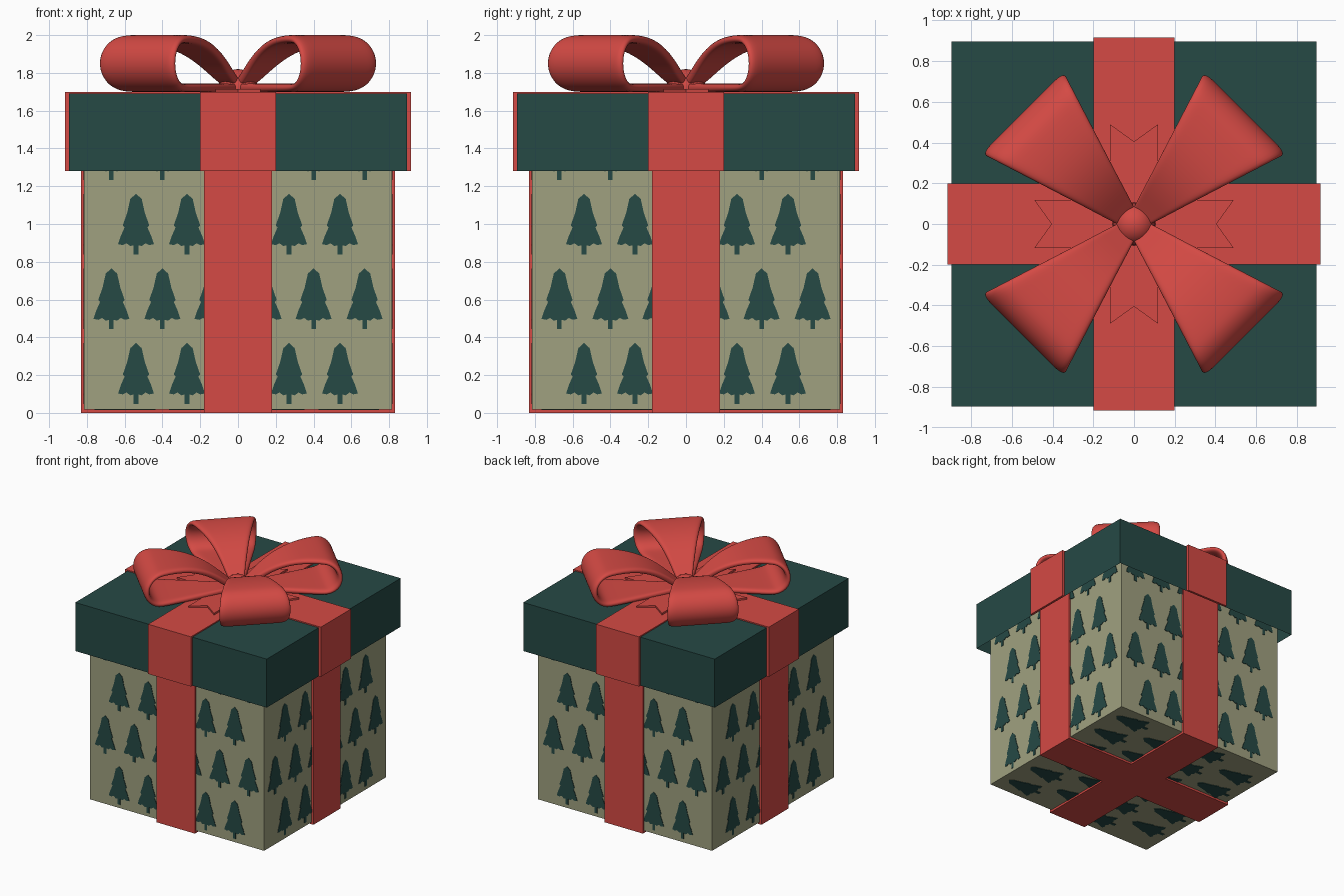
import bpy, bmesh, math
from mathutils import Matrix, Vector

if "Cube" in bpy.data.objects:
    bpy.data.objects.remove(bpy.data.objects["Cube"])


def material(name, col):
    m = bpy.data.materials.new(name)
    m.diffuse_color = (*col, 1)
    m.use_nodes = True
    m.node_tree.nodes["Principled BSDF"].inputs["Base Color"].default_value = m.diffuse_color
    return m


RED = material("ribbon_red", (0.66, 0.068, 0.058))
GREEN = material("pine_green", (0.019, 0.067, 0.060))
TAN = material("paper_tan", (0.35, 0.355, 0.215))


def make(name, bm, mat, smooth=False):
    bmesh.ops.recalc_face_normals(bm, faces=bm.faces)
    me = bpy.data.meshes.new(name)
    bm.to_mesh(me)
    bm.free()
    me.materials.append(mat)
    for p in me.polygons:
        p.use_smooth = smooth
    ob = bpy.data.objects.new(name, me)
    bpy.context.collection.objects.link(ob)
    return ob


def add_box(bm, lo, hi, rot=0.0):
    """Add a box between two corners, turned about z."""
    lo, hi = Vector(lo), Vector(hi)
    m = (Matrix.Rotation(rot, 4, 'Z') @ Matrix.Translation((lo + hi) / 2)
         @ Matrix.Diagonal((*(hi - lo), 1)))
    return bmesh.ops.create_cube(bm, size=1, matrix=m)


def add_plate(bm, pts, thick, m):
    """Extrude a 2D outline along local z and place it with a matrix."""
    f = bm.faces.new([bm.verts.new(m @ Vector((x, y, 0))) for x, y in pts])
    ext = bmesh.ops.extrude_face_region(bm, geom=[f])
    d = m.to_3x3() @ Vector((0, 0, thick))
    for v in ext["geom"]:
        if isinstance(v, bmesh.types.BMVert):
            v.co += d


QUARTERS = [k * math.pi / 2 for k in range(4)]
B = 0.815      # half width of the box
L = 0.895      # half width of the lid

# box body
bm = bmesh.new()
add_box(bm, (-B, -B, 0.018), (B, B, 1.65))
make("box_body", bm, TAN)

# lid: hollow shell, open below
bm = bmesh.new()
add_box(bm, (-L, -L, 1.28), (L, L, 1.69))
low = min(bm.faces, key=lambda f: f.calc_center_median().z)
bmesh.ops.inset_region(bm, faces=[low], thickness=0.035)
for v in low.verts:
    v.co.z = 1.66
make("lid", bm, GREEN)


# ribbons: four side strips plus a cross
def ribbon(name, inner, outer, half, z0, z1, c0, c1):
    bm = bmesh.new()
    for a in QUARTERS:
        add_box(bm, (inner, -half, z0), (outer, half, z1), a)
        add_box(bm, (half, -half, c0), (inner, half, c1), a)
    add_box(bm, (-half, -half, c0), (half, half, c1))
    make(name, bm, RED)


ribbon("box_ribbon", B, 0.832, 0.18, 0.0, 1.6, 0.0, 0.018)
ribbon("lid_ribbon", L, 0.915, 0.2, 1.28, 1.70, 1.69, 1.70)

# tree pattern on the paper: staggered rows of thin plates
HALF = [(0.012, 0), (0.012, 0.05), (0.03, 0.045), (0.05, 0.06), (0.07, 0.05),
        (0.095, 0.055), (0.08, 0.10), (0.06, 0.145), (0.07, 0.155),
        (0.047, 0.22), (0.03, 0.295)]
TREE = HALF + [(0, 0.322)] + [(-x, y) for x, y in reversed(HALF)]


def tree_rows(bm, face, first, rows):
    for r in range(rows):
        if r % 2:
            xs = (-0.67, -0.40, -0.135, 0.135, 0.40, 0.67)
        else:
            xs = (-0.54, -0.27, 0.27, 0.54)
        for x in xs:
            place = Matrix.Translation((x, first + r * 0.395, 0))
            add_plate(bm, TREE, 0.004, face @ place)


bm = bmesh.new()
upright = Matrix.Rotation(math.pi / 2, 4, 'X')
for a in QUARTERS:
    face = (Matrix.Rotation(a, 4, 'Z') @ Matrix.Translation((0, -B, 0)) @ upright)
    tree_rows(bm, face, 0.048, 4)
base = (Matrix.Translation((0, 0, 0.018)) @ Matrix.Rotation(math.pi / 2, 4, 'Z')
        @ Matrix.Rotation(math.pi, 4, 'X'))
tree_rows(bm, base, -0.76, 4)
make("tree_pattern", bm, GREEN)

# bow loops: a widening strip bent along a teardrop path
path = [(0.03, 1.73), (0.11, 1.79), (0.18, 1.85), (0.27, 1.91), (0.38, 1.955),
        (0.50, 1.977)]
path += [(0.625 + 0.13 * math.sin(t), 1.85 + 0.13 * math.cos(t))
         for t in (math.pi * i / 8 for i in range(9))]
path += [(0.48, 1.721), (0.33, 1.721), (0.18, 1.721), (0.03, 1.721)]
N = 6
for i, a in enumerate(QUARTERS):
    bm = bmesh.new()
    rot = Matrix.Rotation(a + math.pi / 4, 4, 'Z')
    rows = []
    for r, z in path:
        w = 0.04 + 0.32 * r
        rows.append([bm.verts.new(rot @ Vector((r, w * (2 * j / N - 1), z)))
                     for j in range(N + 1)])
    for p, q in zip(rows, rows[1:]):
        for j in range(N):
            bm.faces.new((p[j], p[j + 1], q[j + 1], q[j]))
    ob = make(f"bow_loop_{i + 1}", bm, RED, True)
    s = ob.modifiers.new("thickness", 'SOLIDIFY')
    s.thickness = 0.045
    s.offset = 0
    s = ob.modifiers.new("rounding", 'SUBSURF')
    s.levels = s.render_levels = 2

# notched bow tails lying on the lid ribbon
bm = bmesh.new()
for a in QUARTERS:
    tail = [(0.03, -0.05), (0.20, -0.118), (0.49, -0.118), (0.405, 0),
            (0.49, 0.118), (0.20, 0.118), (0.03, 0.05)]
    m = Matrix.Rotation(a, 4, 'Z') @ Matrix.Translation((0, 0, 1.70))
    add_plate(bm, tail, 0.015, m)
make("bow_tails", bm, RED)

# knot
bm = bmesh.new()
bmesh.ops.create_uvsphere(bm, u_segments=32, v_segments=16, radius=0.105,
                          matrix=Matrix.Translation((0, 0, 1.715)))
make("bow_knot", bm, RED, True)
